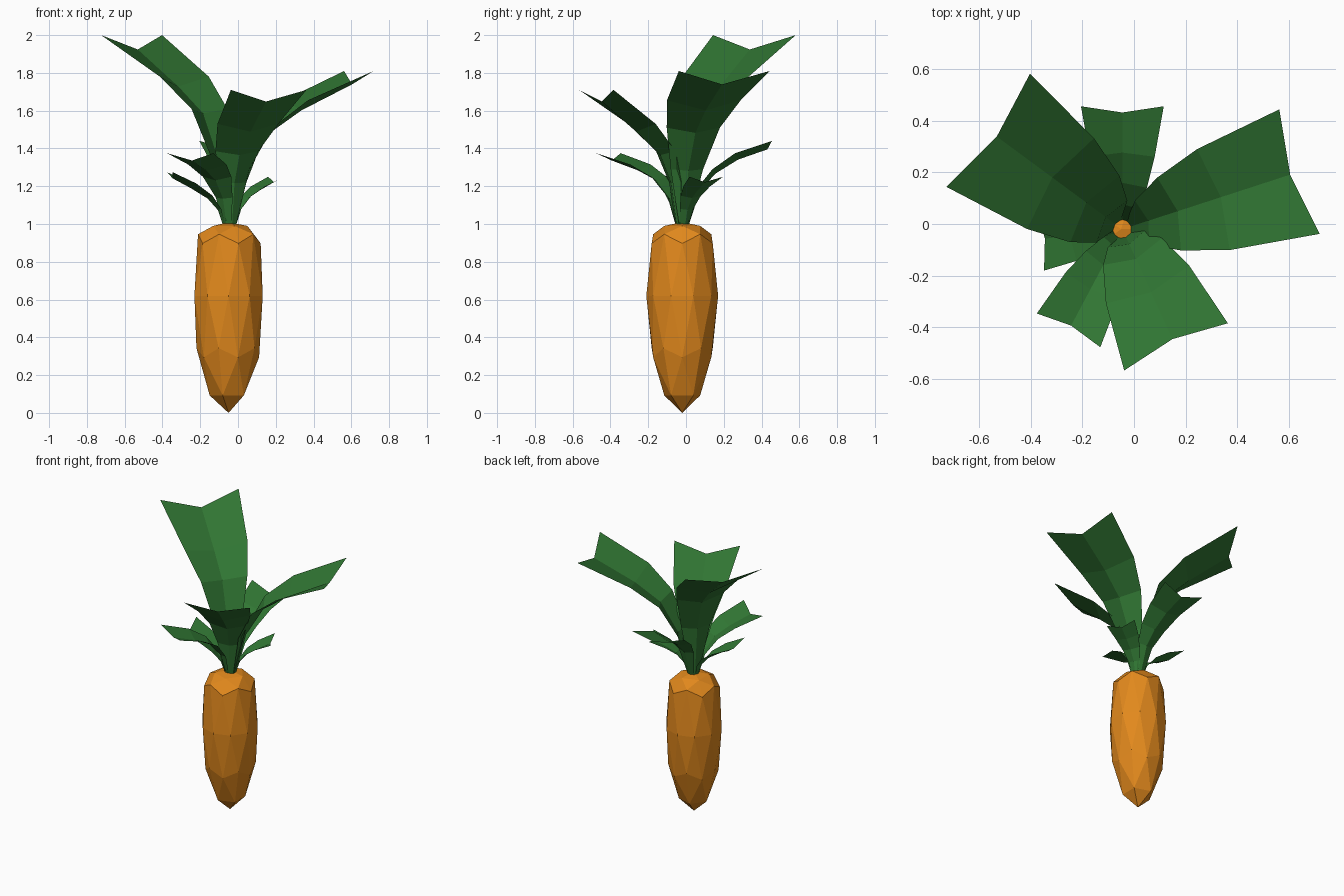
import bpy, bmesh, math
from mathutils import Vector

if "Cube" in bpy.data.objects:
    bpy.data.objects.remove(bpy.data.objects["Cube"])


def material(name, rgb):
    m = bpy.data.materials.new(name)
    m.diffuse_color = (*rgb, 1)
    m.use_nodes = True
    m.node_tree.nodes["Principled BSDF"].inputs["Base Color"].default_value = m.diffuse_color
    return m


def add_object(name, bm, mat):
    mesh = bpy.data.meshes.new(name)
    bm.to_mesh(mesh)
    bm.free()
    mesh.materials.append(mat)
    ob = bpy.data.objects.new(name, mesh)
    bpy.context.collection.objects.link(ob)
    return ob


orange = material("root_orange", (0.76, 0.25, 0.012))
green = material("leaf_green", (0.03, 0.18, 0.033))
CX, CY = -0.05, -0.02

# Root: stretched low-poly icosphere with a flattened crown
bm = bmesh.new()
bmesh.ops.create_icosphere(bm, subdivisions=2, radius=1)
for v in bm.verts:
    z = 0.62 + 0.62 * v.co.z
    if v.co.z > 0.95:
        z = 1.01
    elif v.co.z > 0.7:
        z = 0.99
    v.co = (CX + 0.19 * v.co.x, CY + 0.19 * v.co.y, z)
add_object("root", bm, orange)


# Leaf: a V-folded strip, widening and arching outwards to a notched end.
# Each row is (distance from the centre, height, half width).
def leaf(name, angle, rows):
    rows = [(0.025, 0.99, 0.025)] + rows
    a = math.radians(angle)
    out = Vector((math.cos(a), math.sin(a), 0))
    side = Vector((-math.sin(a), math.cos(a), 0))
    base = Vector((CX + 0.005, CY, 0))
    bm = bmesh.new()
    strips = []
    last = len(rows) - 1
    for i, (d, z, w) in enumerate(rows):
        p, n = rows[max(i - 1, 0)], rows[min(i + 1, last)]
        t = Vector((n[0] - p[0], n[1] - p[1])).normalized()
        if i == last:
            md, mz = d - 0.15 * w, z - 0.28 * w
        else:
            md, mz = d + 0.3 * w * t.y, z - 0.3 * w * t.x
        edge = base + out * d + Vector((0, 0, z))
        mid = base + out * md + Vector((0, 0, mz))
        strips.append([bm.verts.new(c) for c in (edge - side * w, mid, edge + side * w)])
    for s, t in zip(strips, strips[1:]):
        for k in (0, 1):
            bm.faces.new((s[k], t[k], t[k + 1], s[k + 1]))
    bmesh.ops.reverse_faces(bm, faces=bm.faces)
    add_object(name, bm, green)


# Three large leaves
leaf("large_leaf_back_left", 143.6,
     [(0.05, 1.36, 0.10), (0.132, 1.61, 0.16), (0.297, 1.78, 0.218), (0.644, 2.0, 0.272)])
leaf("large_leaf_front", 294.5,
     [(0.04, 1.22, 0.08), (0.095, 1.385, 0.125), (0.235, 1.53, 0.177), (0.50, 1.71, 0.22)])
leaf("large_leaf_right", 18,
     [(0.08, 1.29, 0.09), (0.19, 1.51, 0.148), (0.37, 1.655, 0.205), (0.72, 1.81, 0.253)])
# Four small leaves
leaf("small_leaf_back", 90,
     [(0.08, 1.19, 0.06), (0.16, 1.29, 0.095), (0.28, 1.375, 0.125), (0.475, 1.44, 0.16)])
leaf("small_leaf_front_left", 242,
     [(0.06, 1.14, 0.05), (0.14, 1.25, 0.085), (0.25, 1.315, 0.115), (0.443, 1.375, 0.139)])
leaf("small_leaf_left", 187,
     [(0.05, 1.08, 0.045), (0.10, 1.15, 0.075), (0.19, 1.215, 0.10), (0.32, 1.275, 0.122)])
leaf("small_leaf_right", 27,
     [(0.05, 1.08, 0.04), (0.10, 1.15, 0.06), (0.17, 1.20, 0.08), (0.28, 1.25, 0.10)])
